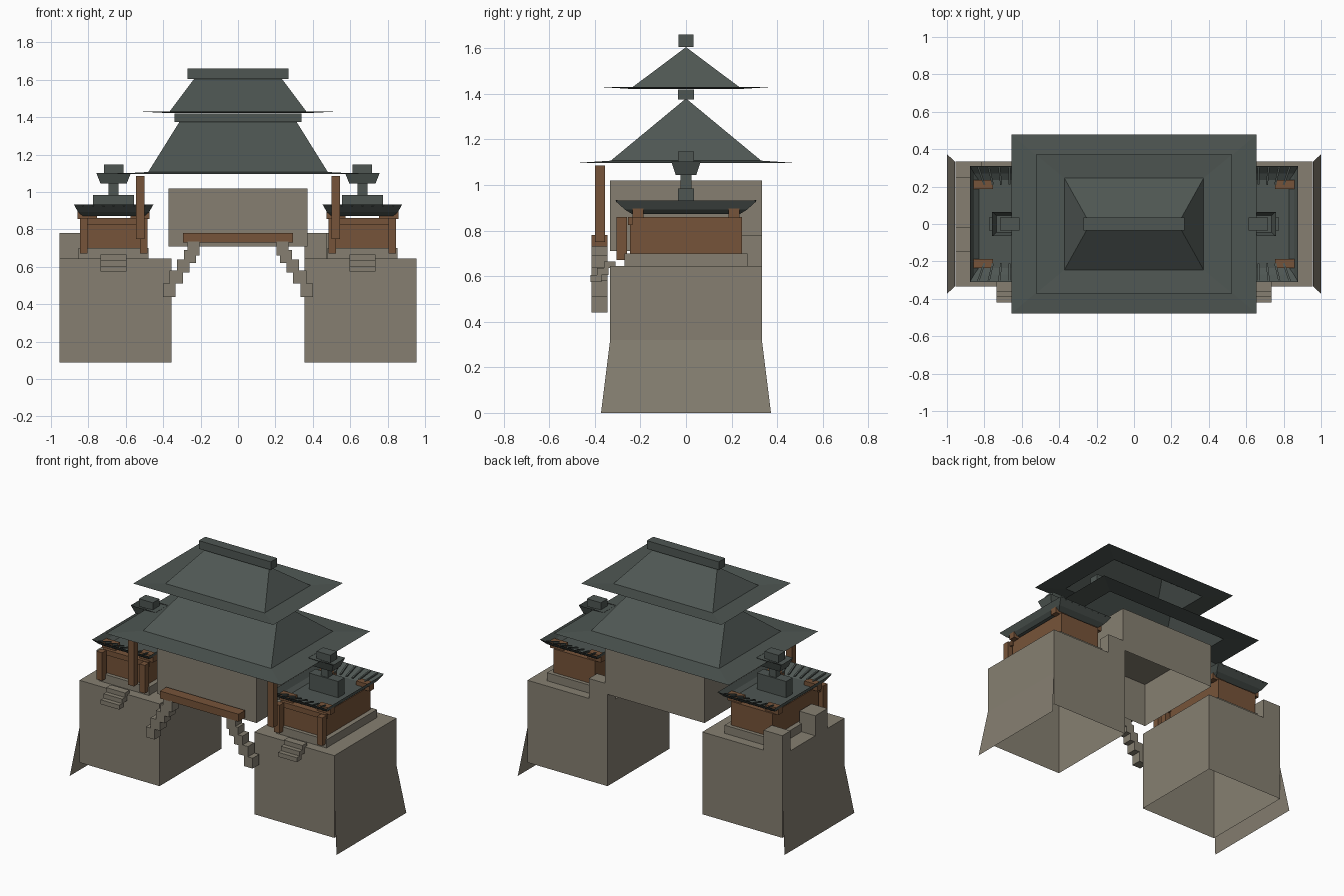
import bpy, bmesh, math
from mathutils import Vector

if "Cube" in bpy.data.objects:
    bpy.data.objects.remove(bpy.data.objects["Cube"])


def mat(name, rgb):
    m = bpy.data.materials.new(name)
    m.diffuse_color = (*rgb, 1)
    m.use_nodes = True
    m.node_tree.nodes["Principled BSDF"].inputs["Base Color"].default_value = m.diffuse_color
    return m


STONE = mat("warm grey stone", (0.238, 0.213, 0.166))
ROOF = mat("grey green tile", (0.077, 0.094, 0.086))
WOOD = mat("brown timber", (0.183, 0.088, 0.041))


def finish(name, bm, material):
    me = bpy.data.meshes.new(name)
    bm.to_mesh(me)
    bm.free()
    me.materials.append(material)
    ob = bpy.data.objects.new(name, me)
    bpy.context.collection.objects.link(ob)
    return ob


def loft(name, rings, material, bottom=True, top=True):
    """Stack of rectangles (cx, cy, half x, half y, z) joined by quads."""
    bm = bmesh.new()
    loops = []
    for cx, cy, hx, hy, z in rings:
        loops.append([bm.verts.new((cx + sx * hx, cy + sy * hy, z))
                      for sx, sy in ((-1, -1), (1, -1), (1, 1), (-1, 1))])
    for a, b in zip(loops, loops[1:]):
        for i in range(4):
            j = (i + 1) % 4
            bm.faces.new((a[i], a[j], b[j], b[i]))
    if bottom:
        bm.faces.new(loops[0][::-1])
    if top:
        bm.faces.new(loops[-1])
    return finish(name, bm, material)


def box(name, x0, x1, y0, y1, z0, z1, material, bottom=True):
    cx, cy, hx, hy = (x0 + x1) / 2, (y0 + y1) / 2, abs(x1 - x0) / 2, abs(y1 - y0) / 2
    return loft(name, [(cx, cy, hx, hy, z0), (cx, cy, hx, hy, z1)], material, bottom)


def hip_roof(name, eave, base, ridge, material):
    """Open hip roof: flat eave skirt, slopes, and a ridge line."""
    bm = bmesh.new()
    rings = [[bm.verts.new((sx * hx, sy * hy, z))
              for sx, sy in ((-1, -1), (1, -1), (1, 1), (-1, 1))]
             for hx, hy, z in (eave, base)]
    e, b = rings
    l, r = (bm.verts.new((s * ridge[0], 0, ridge[1])) for s in (-1, 1))
    for i in range(4):
        j = (i + 1) % 4
        bm.faces.new((e[i], e[j], b[j], b[i]))
    bm.faces.new((b[0], b[1], r, l))
    bm.faces.new((b[2], b[3], l, r))
    bm.faces.new((b[1], b[2], r))
    bm.faces.new((b[3], b[0], l))
    return finish(name, bm, material)


def rib(name, a, b, w, h, material):
    """Thin bar lying between two points."""
    a, b = Vector(a), Vector(b)
    side = (b - a).cross(Vector((0, 0, 1))).normalized() * w / 2
    up = Vector((0, 0, h))
    bm = bmesh.new()
    v = [bm.verts.new(p + o) for p in (a, b) for o in (-side, side, side + up, -side + up)]
    for f in ((3, 2, 1, 0), (4, 5, 6, 7), (0, 1, 5, 4), (1, 2, 6, 5), (2, 3, 7, 6), (3, 0, 4, 7)):
        bm.faces.new([v[i] for i in f])
    bmesh.ops.recalc_face_normals(bm, faces=bm.faces)
    return finish(name, bm, material)


for s, tag in ((-1, "left"), (1, "right")):
    c = s * 0.665
    # hollow stone tower with flared outer foot
    box(f"{tag}_tower", s * 0.355, s * 0.955, -0.333, 0.333, 0.088, 0.645, STONE, bottom=False)
    bm = bmesh.new()
    quad = [bm.verts.new(p) for p in ((s * 0.956, -0.333, 0.32), (s, -0.373, 0),
                                      (s, 0.373, 0), (s * 0.956, 0.333, 0.32))]
    bm.faces.new(quad if s > 0 else quad[::-1])
    finish(f"{tag}_flared_foot", bm, STONE)

    # battlement blocks sit at the same end of both towers
    x0 = -0.955 if s < 0 else 0.355
    box(f"{tag}_corner_battlement", x0, x0 + 0.14, 0.245, 0.333, 0.645, 0.78, STONE)
    box(f"{tag}_side_battlement", x0, x0 + 0.12, -0.15, -0.02, 0.645, 0.78, STONE)

    # entrance steps
    for i in range(3):
        box(f"{tag}_step_{i}", c - 0.07, c + 0.07, -0.36 - i * 0.03, -0.31 - i * 0.03,
            0.635 - i * 0.03, 0.665 - i * 0.03, STONE)

    # guard house: plinth, walls, rails, posts, corner brackets
    box(f"{tag}_plinth", c - 0.187, c + 0.187, -0.27, 0.27, 0.645, 0.70, STONE)
    box(f"{tag}_house", c - 0.155, c + 0.155, -0.245, 0.245, 0.70, 0.86, WOOD)
    box(f"{tag}_wall_rail", c - 0.17, c + 0.17, -0.255, -0.235, 0.825, 0.86, WOOD)
    for k in (-1, 1):
        box(f"{tag}_porch_post", c + k * 0.16 - 0.02, c + k * 0.16 + 0.02, -0.305, -0.26,
            0.67, 0.86, WOOD)
        for h in (-1, 1):
            box(f"{tag}_roof_bracket", c + h * 0.09, c + h * 0.192,
                k * 0.21 - 0.024, k * 0.21 + 0.024, 0.855, 0.90, WOOD)

    # upturned guard house roof with ribs
    loft(f"{tag}_small_roof", [(c, 0, 0.165, 0.235, 0.872), (c, 0, 0.19, 0.27, 0.893),
                               (c, 0, 0.212, 0.31, 0.932)], ROOF, top=False)
    for k in (-1, 1):
        for i in range(-3, 4):
            rib(f"{tag}_roof_rib", (c + i * 0.045, k * 0.21, 0.893),
                (c + i * 0.056, k * 0.305, 0.925), 0.011, 0.009, ROOF)

    # stacked roof ornament
    box(f"{tag}_small_ridge", c - 0.11, c + 0.11, -0.035, 0.035, 0.875, 0.985, ROOF)
    box(f"{tag}_finial_neck", c - 0.027, c + 0.027, -0.025, 0.025, 0.985, 1.055, ROOF)
    loft(f"{tag}_finial_dish", [(c, 0, 0.07, 0.045, 1.045), (c, 0, 0.093, 0.065, 1.103)],
         ROOF, top=False)
    box(f"{tag}_finial_cap", c - 0.052, c + 0.052, -0.035, 0.035, 1.095, 1.147, ROOF)

    # tall front post
    box(f"{tag}_tall_post", s * 0.50, s * 0.545, -0.40, -0.355, 0.75, 1.085, WOOD)

    # stepped arch blocks under the beam
    for i, (xo, xi, z0, z1) in enumerate(((0.40, 0.335, 0.44, 0.51), (0.365, 0.295, 0.51, 0.58),
                                          (0.325, 0.26, 0.57, 0.64), (0.29, 0.225, 0.62, 0.69),
                                          (0.27, 0.205, 0.66, 0.735))):
        box(f"{tag}_arch_block_{i}", s * xo, s * xi, -0.415, -0.345, z0, z1, STONE)

# hollow gate bridge and front beam
box("gate_bridge", -0.372, 0.372, -0.333, 0.333, 0.71, 1.02, STONE, bottom=False)
box("front_beam", -0.295, 0.295, -0.415, -0.345, 0.73, 0.78, WOOD)

# two tiered main roof
hip_roof("lower_roof", (0.655, 0.478, 1.097), (0.48, 0.33, 1.107), (0.31, 1.38), ROOF)
box("lower_ridge", -0.34, 0.34, -0.035, 0.035, 1.375, 1.42, ROOF)
hip_roof("upper_roof", (0.525, 0.372, 1.43), (0.372, 0.245, 1.422), (0.235, 1.605), ROOF)
box("upper_ridge", -0.27, 0.27, -0.034, 0.034, 1.605, 1.66, ROOF)
